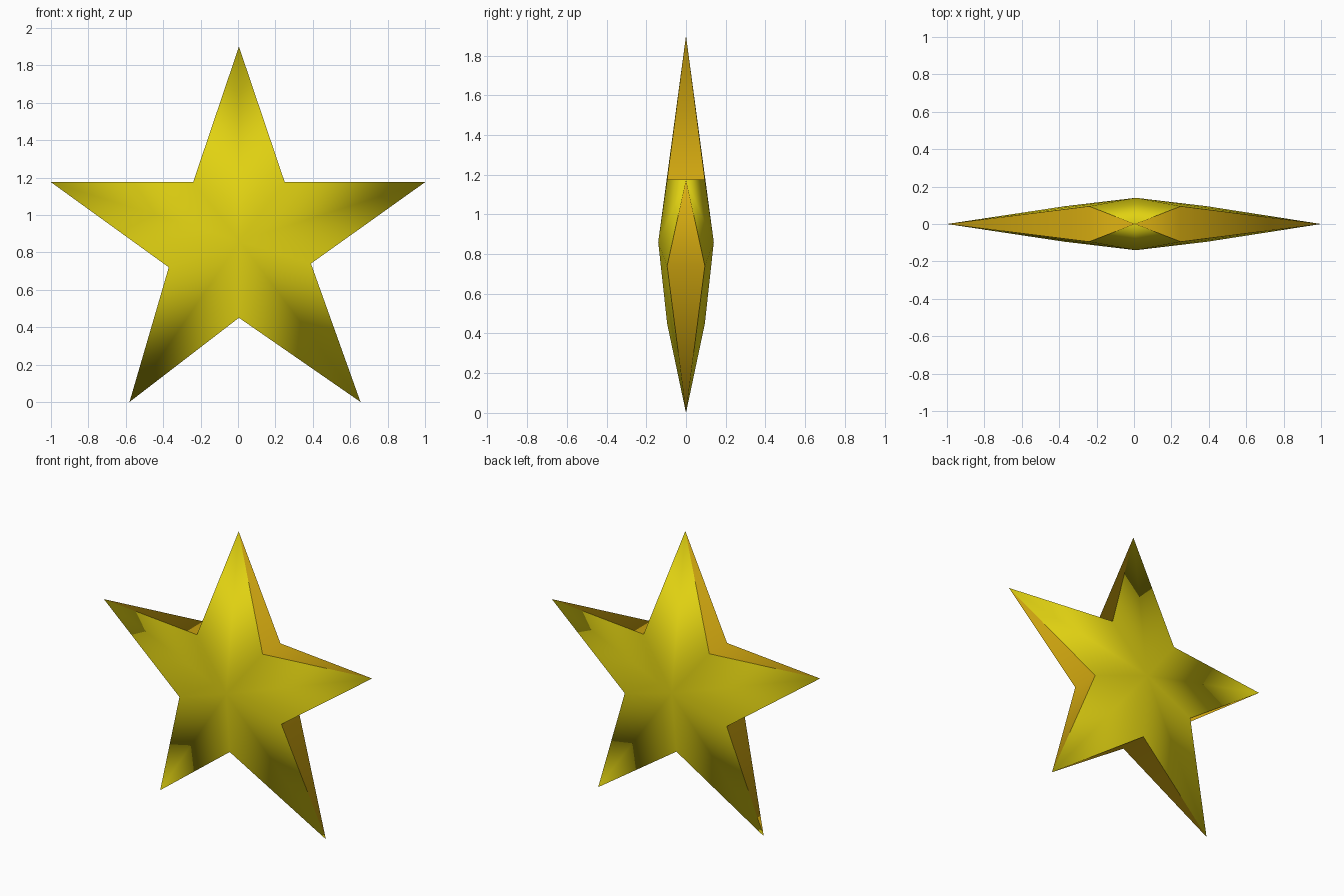
import bpy

if "Cube" in bpy.data.objects:
    bpy.data.objects.remove(bpy.data.objects["Cube"])

# Star outline in (x, z), clockwise from the top: tip, notch, tip, notch...
OUTLINE = [(0.005, 1.90), (0.25, 1.175), (1.0, 1.175), (0.39, 0.74), (0.655, 0.0),
           (0.005, 0.45), (-0.58, 0.0), (-0.37, 0.72), (-1.0, 1.175), (-0.24, 1.175)]
CENTRE = (0.01, 0.86)
NOTCH_Y, CENTRE_Y = 0.095, 0.14


def material(name, colour):
    mat = bpy.data.materials.new(name)
    mat.diffuse_color = (*colour, 1)
    mat.use_nodes = True
    mat.node_tree.nodes["Principled BSDF"].inputs["Base Color"].default_value = mat.diffuse_color
    return mat


def build(name, verts, faces, mat):
    mesh = bpy.data.meshes.new(name)
    mesh.from_pydata(verts, [], faces)
    mesh.materials.append(mat)
    mesh.shade_smooth()
    obj = bpy.data.objects.new(name, mesh)
    bpy.context.collection.objects.link(obj)
    return obj


yellow = material("yellow", (0.76, 0.65, 0.006))
gold = material("gold", (0.74, 0.45, 0.006))

# Shared points: tips lie on y = 0, notches have a front and a back point
verts, front, back = [], [], []
for i, (x, z) in enumerate(OUTLINE):
    front.append(len(verts))
    if i % 2 == 0:
        verts.append((x, 0, z))
        back.append(front[-1])
    else:
        verts += [(x, -NOTCH_Y, z), (x, NOTCH_Y, z)]
        back.append(front[-1] + 1)
rim = list(verts)
cf, cb = len(verts), len(verts) + 1
verts += [(CENTRE[0], s * CENTRE_Y, CENTRE[1]) for s in (-1, 1)]

# Domed front and back fans, and side walls tapering to each tip
domes, walls = [], []
for i in range(10):
    j = (i + 1) % 10
    domes += [(cf, front[j], front[i]), (cb, back[i], back[j])]
    if i % 2 == 0:
        walls.append((front[i], front[j], back[j]))
    else:
        walls.append((front[j], back[i], front[i]))

build("star_faces", verts, domes, yellow)
build("star_side_walls", rim, walls, gold)
